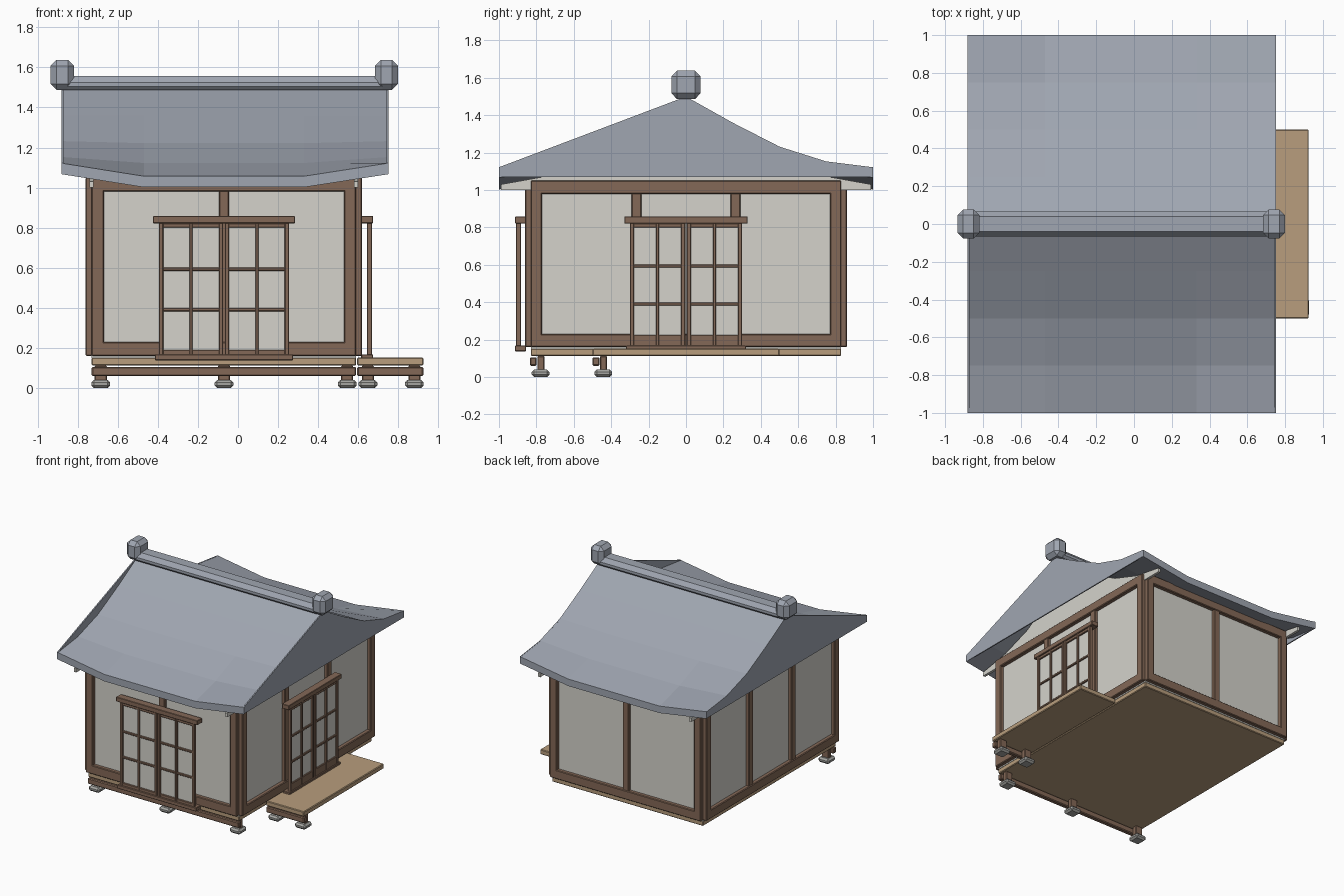
import bpy, bmesh

old = bpy.data.objects.get("Cube")
if old:
    bpy.data.objects.remove(old, do_unlink=True)


def material(name, rgb):
    m = bpy.data.materials.new(name)
    m.use_nodes = True
    m.diffuse_color = (*rgb, 1)
    m.node_tree.nodes["Principled BSDF"].inputs["Base Color"].default_value = (*rgb, 1)
    return m


TILE = material("slate grey tile", (0.35, 0.38, 0.44))
BROWN = material("brown timber", (0.23, 0.14, 0.095))
TAN = material("tan boards", (0.48, 0.34, 0.205))
PAPER = material("off white plaster", (0.66, 0.65, 0.60))
STONE = material("grey stone", (0.38, 0.38, 0.36))


def finish(name, bm, mat):
    bmesh.ops.recalc_face_normals(bm, faces=bm.faces)
    me = bpy.data.meshes.new(name)
    bm.to_mesh(me)
    bm.free()
    me.materials.append(mat)
    ob = bpy.data.objects.new(name, me)
    bpy.context.collection.objects.link(ob)
    return ob


def boxes(name, parts, mat, bevel=0.0):
    """One object from (x0, x1, y0, y1, z0, z1) boxes."""
    bm = bmesh.new()
    for x0, x1, y0, y1, z0, z1 in parts:
        made = bmesh.ops.create_cube(bm, size=1)["verts"]
        for v in made:
            v.co.x = x1 if v.co.x > 0 else x0
            v.co.y = y1 if v.co.y > 0 else y0
            v.co.z = z1 if v.co.z > 0 else z0
    if bevel:
        bmesh.ops.bevel(bm, geom=bm.edges[:], offset=bevel, segments=1,
                        affect='EDGES', clamp_overlap=True)
    return finish(name, bm, mat)


def prism(name, profile, x0, x1, mat):
    """Extrude a (y, z) profile along x."""
    bm = bmesh.new()
    face = bm.faces.new([bm.verts.new((x0, y, z)) for y, z in profile])
    new = bmesh.ops.extrude_face_region(bm, geom=[face])["geom"]
    for v in new:
        if isinstance(v, bmesh.types.BMVert):
            v.co.x = x1
    return finish(name, bm, mat)


CX, HX, HY = -0.07, 0.66, 0.83    # body centre and half sizes


def on_wall(side, u0, u1, d0, d1, z0, z1):
    """Box on a wall: u along the wall, d outward from its face."""
    if side in ("front", "back"):
        s = -1 if side == "front" else 1
        ys = sorted((s * (HY + d0), s * (HY + d1)))
        return (CX + u0, CX + u1, *ys, z0, z1)
    s = 1 if side == "right" else -1
    xs = sorted((CX + s * (HX + d0), CX + s * (HX + d1)))
    return (*xs, u0, u1, z0, z1)


# Body
boxes("wall_panels", [(CX - HX, CX + HX, -HY, HY, 0.15, 1.05)], PAPER)
boxes("floor", [(CX - HX, CX + HX, -HY, HY, 0.113, 0.152)], TAN, 0.005)

# Timber wall frames
for side, half, posts in (("front", HX, [0]), ("back", HX, [0]),
                          ("right", HY, [-0.265, 0.265]),
                          ("left", HY, [-0.265, 0.265])):
    d = (-0.015, 0.03)
    parts = [on_wall(side, -half, half, *d, z, z + 0.07) for z in (0.16, 0.98)]
    parts += [on_wall(side, u - 0.03, u + 0.03, *d, 0.165, 1.045)
              for u in (0.03 - half, half - 0.03)]
    parts += [on_wall(side, u - 0.026, u + 0.026, -0.015, 0.025, 0.225, 0.985)
              for u in posts]
    boxes(side + "_wall_frame", parts, BROWN, 0.005)


# Sliding lattice doors
def door(side, half, rail_top):
    parts = [on_wall(side, -half - 0.03, half + 0.03, 0.025, 0.085, 0.822, 0.858),
             on_wall(side, -half - 0.02, half + 0.02, 0.025, 0.085, 0.138, 0.168)]
    paper = []
    for a, b in ((-half, -0.004), (0.004, half)):
        mid = (a + b) / 2
        for u, w in ((a + 0.011, 0.011), (b - 0.011, 0.011), (mid, 0.008)):
            parts.append(on_wall(side, u - w, u + w, 0.053, 0.08, 0.165, 0.825))
        for z0, z1 in ((0.165, rail_top), (0.383, 0.399), (0.585, 0.601), (0.8, 0.822)):
            parts.append(on_wall(side, a, b, 0.056, 0.077, z0, z1))
        paper.append(on_wall(side, a + 0.01, b - 0.01, 0.06, 0.066, 0.17, 0.815))
    boxes(side + "_door_lattice", parts, BROWN, 0.003)
    boxes(side + "_door_paper", paper, PAPER)


door("front", 0.325, 0.19)
door("right", 0.30, 0.225)

# Porch
boxes("porch_deck", [(0.595, 0.925, -0.5, 0.5, 0.113, 0.152)], TAN, 0.005)

# Beams, stub posts and foundation stones along each front edge
for name, x0, x1, y, xs in (("floor", CX - HX, CX + HX, -0.835, (-0.685, CX, 0.545)),
                            ("porch", 0.595, 0.925, -0.5, (0.648, 0.88))):
    boxes(name + "_beam", [(x0, x1, y, y + 0.037, 0.06, 0.106)], BROWN, 0.006)
    boxes(name + "_stub_posts", [(x - 0.03, x + 0.03, y + 0.04, y + 0.078, 0.035, 0.113)
                                 for x in xs], BROWN, 0.005)
    boxes(name + "_stones", [(x - 0.047, x + 0.047, y + 0.01, y + 0.105, 0, 0.04)
                             for x in xs], STONE, 0.013)

# Roof slopes: a concave section whose eaves sweep up at both ends
RX = (-0.88, -0.47, 0.33, 0.75)
SECTION = ((0, 1.5, 0), (0.25, 1.36, 0), (0.5, 1.222, 0.01),
           (0.75, 1.123, 0.03), (1, 1.057, 0.065))    # y, z, end lift
for name, s in (("front", -1), ("back", 1)):
    bm = bmesh.new()
    layers = []
    for drop in (0, 0.055):
        layers.append([[bm.verts.new((x, s * y, z - drop + (lift if i in (0, 3) else 0)))
                        for i, x in enumerate(RX)] for y, z, lift in SECTION])
    top, low = layers
    rows, cols = len(SECTION), len(RX)
    for g in layers:
        for r in range(rows - 1):
            for c in range(cols - 1):
                bm.faces.new((g[r][c], g[r][c + 1], g[r + 1][c + 1], g[r + 1][c]))
    for r in (0, rows - 1):
        for c in range(cols - 1):
            bm.faces.new((top[r][c], top[r][c + 1], low[r][c + 1], low[r][c]))
    for c in (0, cols - 1):
        for r in range(rows - 1):
            bm.faces.new((top[r][c], top[r + 1][c], low[r + 1][c], low[r][c]))
    finish(name + "_roof_slope", bm, TILE)

# Grey gable ends, straight at the front and concave at the back
gable = [(-1, 1.07), (-1, 1.122), (0, 1.5)]
gable += [(y, z + lift) for y, z, lift in SECTION[1:]] + [(1, 1.07)]
for name, x0, x1 in (("left", 0.742, 0.751), ("right", -0.881, -0.872)):
    prism(name + "_gable_end", gable, x0, x1, TILE)

# Off-white boards closing the roof above the side walls
half_board = [(0.99, 1.0), (0.99, 1.03), (0.74, 1.075), (0.5, 1.16), (0.25, 1.3)]
board = half_board + [(0, 1.43)] + [(-y, z) for y, z in reversed(half_board)]
for name, x0, x1 in (("left", 0.58, 0.6), ("right", -0.74, -0.72)):
    prism(name + "_gable_board", board, x0, x1, PAPER)

# Ridge beam and end caps
side_pts = [(0.05, 1.488), (0.066, 1.505), (0.066, 1.525), (0.04, 1.557)]
prism("ridge_beam", side_pts + [(-y, z) for y, z in reversed(side_pts)], -0.85, 0.72, TILE)
boxes("ridge_end_caps", [(x - 0.058, x + 0.058, -0.077, 0.077, 1.488, 1.638)
                         for x in (-0.877, 0.741)], TILE, 0.03)
